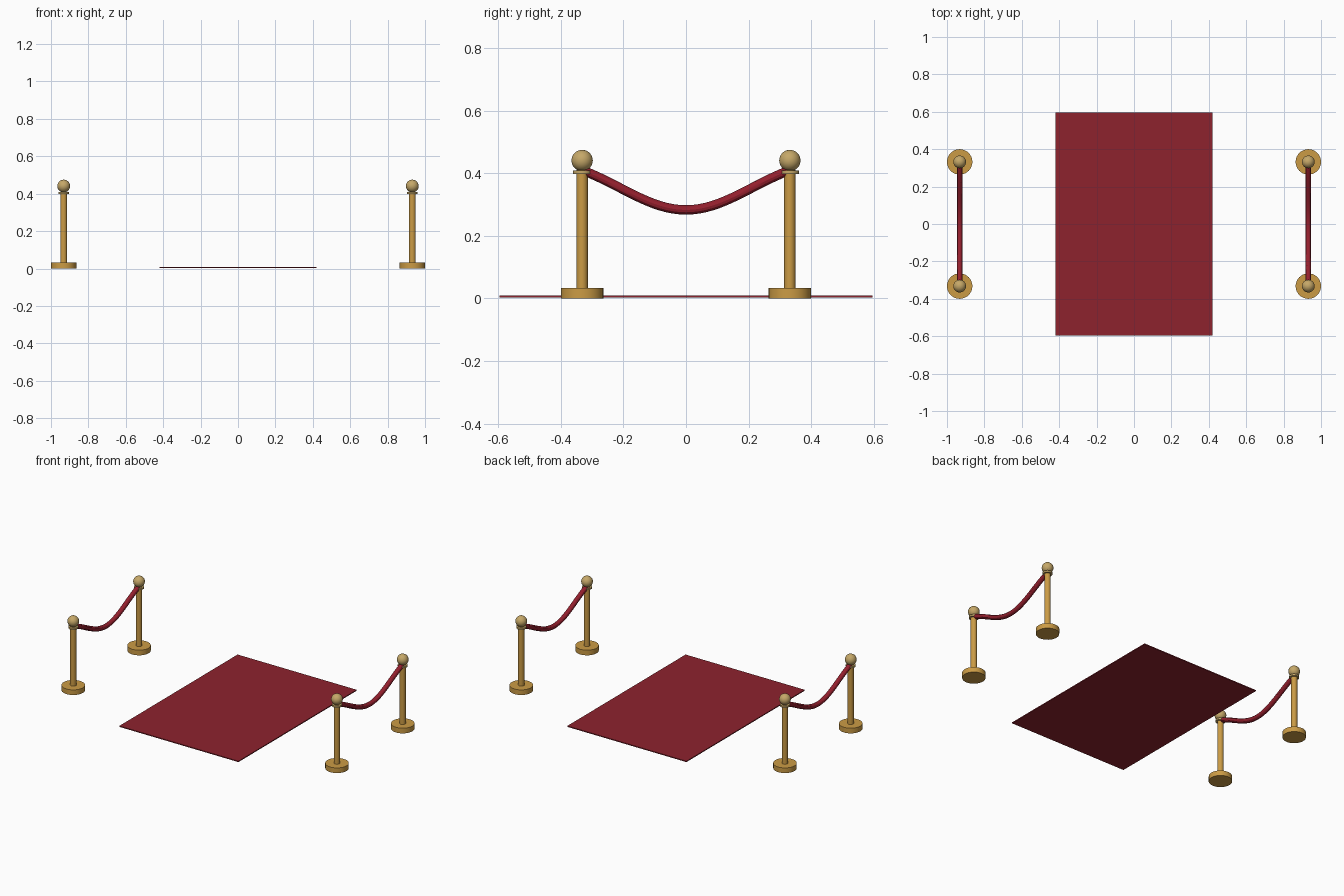
import bpy, math

if "Cube" in bpy.data.objects:
    bpy.data.objects.remove(bpy.data.objects["Cube"], do_unlink=True)

POST_X, POST_Y = 0.932, 0.332


def material(name, color):
    m = bpy.data.materials.new(name)
    m.use_nodes = True
    m.diffuse_color = (*color, 1)
    m.node_tree.nodes["Principled BSDF"].inputs["Base Color"].default_value = (*color, 1)
    return m


gold = material("gold", (0.60, 0.33, 0.06))
pale_gold = material("pale gold", (0.56, 0.39, 0.14))
red = material("carpet red", (0.27, 0.016, 0.027))
rope_red = material("rope red", (0.30, 0.014, 0.027))


def finish(name, mat, smooth=True):
    ob = bpy.context.object
    ob.name = name
    ob.data.materials.append(mat)
    if smooth:
        bpy.ops.object.shade_smooth_by_angle()
    return ob


def cylinder(name, mat, x, y, bottom, top, radius):
    bpy.ops.mesh.primitive_cylinder_add(
        vertices=32, radius=radius, depth=top - bottom,
        location=(x, y, (bottom + top) / 2))
    finish(name, mat)


# Stanchion: flat base, pole, collar and ball finial
def stanchion(label, x, y):
    cylinder("base_" + label, gold, x, y, 0, 0.033, 0.068)
    cylinder("pole_" + label, gold, x, y, 0.033, 0.41, 0.018)
    cylinder("collar_" + label, pale_gold, x, y, 0.398, 0.409, 0.029)
    bpy.ops.mesh.primitive_uv_sphere_add(
        segments=32, ring_count=16, radius=0.034, location=(x, y, 0.441))
    finish("finial_" + label, pale_gold)


# Sagging rope between the two posts of one side
def rope(label, x):
    curve = bpy.data.curves.new("rope_path", "CURVE")
    curve.dimensions = "3D"
    curve.bevel_depth = 0.015
    curve.bevel_resolution = 4
    curve.use_fill_caps = True
    steps = 32
    spline = curve.splines.new("POLY")
    spline.points.add(steps)
    for i, p in enumerate(spline.points):
        t = 2 * i / steps - 1
        sag = (t * t + (1 - math.cos(math.pi * t)) / 2) / 2
        p.co = (x, t * POST_Y, 0.283 + 0.127 * sag, 1)
    ob = bpy.data.objects.new("rope_" + label, curve)
    bpy.context.collection.objects.link(ob)
    bpy.ops.object.select_all(action="DESELECT")
    ob.select_set(True)
    bpy.context.view_layer.objects.active = ob
    bpy.ops.object.convert(target="MESH")
    finish("rope_" + label, rope_red)


for side, sx in (("left", 1), ("right", -1)):
    for end, sy in (("front", -1), ("back", 1)):
        stanchion(end + "_" + side, sx * POST_X, sy * POST_Y)
    rope(side, sx * POST_X)

# Carpet
bpy.ops.mesh.primitive_cube_add(size=1, location=(0, 0, 0.006))
bpy.context.object.scale = (0.842, 1.194, 0.006)
bpy.ops.object.transform_apply(location=False, rotation=False, scale=True)
finish("carpet", red, smooth=False)
